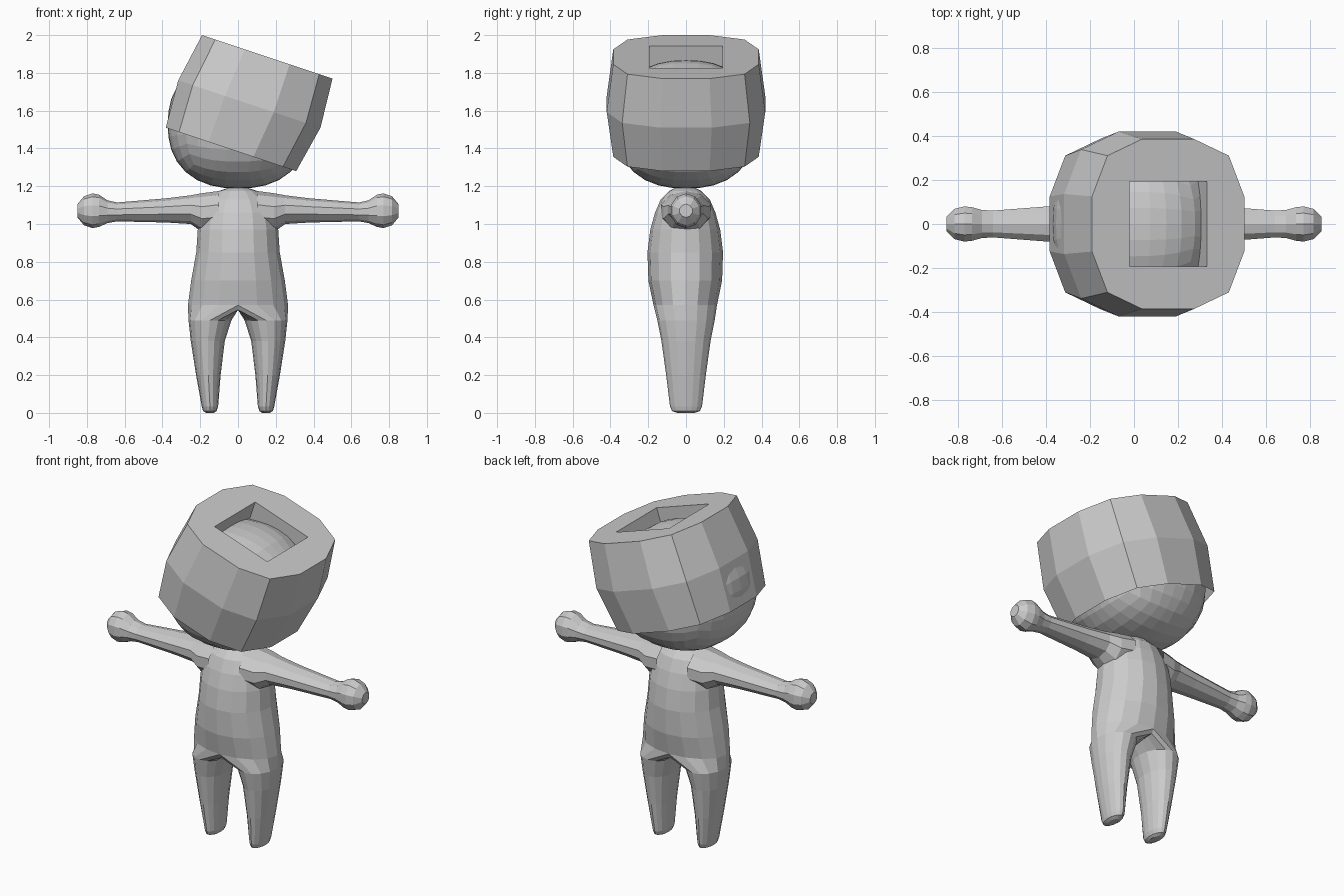
import bpy, bmesh, math
from mathutils import Vector

if "Cube" in bpy.data.objects:
    bpy.data.objects.remove(bpy.data.objects["Cube"])


def finish(name, bm, mirror=False):
    bmesh.ops.recalc_face_normals(bm, faces=bm.faces)
    me = bpy.data.meshes.new(name)
    bm.to_mesh(me)
    bm.free()
    ob = bpy.data.objects.new(name, me)
    bpy.context.collection.objects.link(ob)
    if mirror:
        ob.modifiers.new("Mirror", 'MIRROR').use_axis[0] = True
    return ob


def loft(rings, cap_start=False, cap_end=True):
    """Skin a list of equal-length point rings."""
    bm = bmesh.new()
    vs = [[bm.verts.new(p) for p in r] for r in rings]
    n = len(rings[0])
    for a, b in zip(vs, vs[1:]):
        for i in range(n):
            j = (i + 1) % n
            bm.faces.new((a[i], a[j], b[j], b[i]))
    if cap_start:
        bm.faces.new(vs[0])
    if cap_end:
        bm.faces.new(vs[-1])
    return bm


def angles(n):
    return [2 * math.pi * i / n - math.pi / 2 for i in range(n)]


# Torso: 16-sided rings, closed at the neck
torso = [(.57, .265, .168), (.7, .248, .195), (.85, .221, .2), (.97, .213, .185),
         (1.06, .2, .16), (1.13, .16, .13), (1.175, .1, .085), (1.195, .04, .045)]
finish("torso", loft([[(rx * math.cos(a), ry * math.sin(a) - .004, z) for a in angles(16)]
                      for z, rx, ry in torso]))

# Legs: half-torso outline at the hip, narrowing to small feet
hip = [(max(0, .265 * math.cos(a)), .168 * math.sin(a) - .004,
        .57 if math.cos(a) > -.01 else .545) for a in angles(16)]
leg = [(.49, .035, .262, .152), (.38, .07, .25, .13), (.2, .092, .222, .105),
       (.035, .105, .192, .085), (.01, .113, .185, .074), (0, .127, .168, .045)]
finish("leg", loft([hip] + [[((x0 + x1) / 2 + (x1 - x0) / 2 * math.cos(a), ry * math.sin(a), z)
                             for a in angles(16)] for z, x0, x1, ry in leg]), mirror=True)

# Arms with rounded fists
arm = [(.1, 1.07, .105, .14), (.19, 1.06, .103, .125), (.25, 1.076, .076, .1),
       (.38, 1.072, .064, .085), (.64, 1.064, .05, .064), (.69, 1.065, .06, .067),
       (.735, 1.07, .085, .08), (.77, 1.07, .092, .084), (.815, 1.07, .077, .072),
       (.85, 1.07, .035, .035)]
finish("arm", loft([[(x, ry * math.cos(a), z + rz * math.sin(a)) for a in angles(10)]
                    for x, z, rz, ry in arm]), mirror=True)

# Head: rounded cube pushed to a slightly boxy ball
bm = bmesh.new()
bmesh.ops.create_cube(bm, size=2)
bmesh.ops.subdivide_edges(bm, edges=bm.edges, cuts=7, use_grid_fill=True)
for v in bm.verts:
    p = Vector([math.tan(c * math.pi / 4) for c in v.co])
    p /= sum(abs(c) ** 2.35 for c in p) ** (1 / 2.35)
    v.co = (p.x * .372, p.y * .372, 1.528 + p.z * .34)
finish("head", bm)

# Tilted barrel hat: 12-sided, open below, square opening in the top
tilt = math.radians(18.4)
side = Vector((math.cos(tilt), 0, -math.sin(tilt)))
quarter = [(.364, .125), (.29, .31), (.125, .385)]
outline = []
for k, (sx, sy) in enumerate([(1, 1), (-1, 1), (-1, -1), (1, -1)]):
    for x, y in (quarter if k % 2 == 0 else quarter[::-1]):
        outline.append((x * sx, y * sy))


def place(x, y, c):
    return Vector((c[0], 0, c[1])) + side * x + Vector((0, y, 0))


levels = [((-.037, 1.395), 1), ((.06, 1.635), 1.09), ((.155, 1.885), 1)]
bm = loft([[place(x * s, y * s, c) for x, y in outline] for c, s in levels], cap_end=False)
bm.verts.ensure_lookup_table()
top = bm.verts[-12:]
corners = [(.185, .193), (-.185, .193), (-.185, -.193), (.185, -.193)]
rim = [bm.verts.new(place(x, y, (.155, 1.885))) for x, y in corners]
low = [bm.verts.new(place(x, y, (.115, 1.765))) for x, y in corners]
for k in range(4):
    j = (k + 1) % 4
    a, b, c = top[3 * k:3 * k + 3]
    bm.faces.new((a, b, rim[k]))
    bm.faces.new((b, c, rim[k]))
    bm.faces.new((c, top[3 * j], rim[j], rim[k]))
    bm.faces.new((rim[k], rim[j], low[j], low[k]))
finish("barrel_hat", bm)
